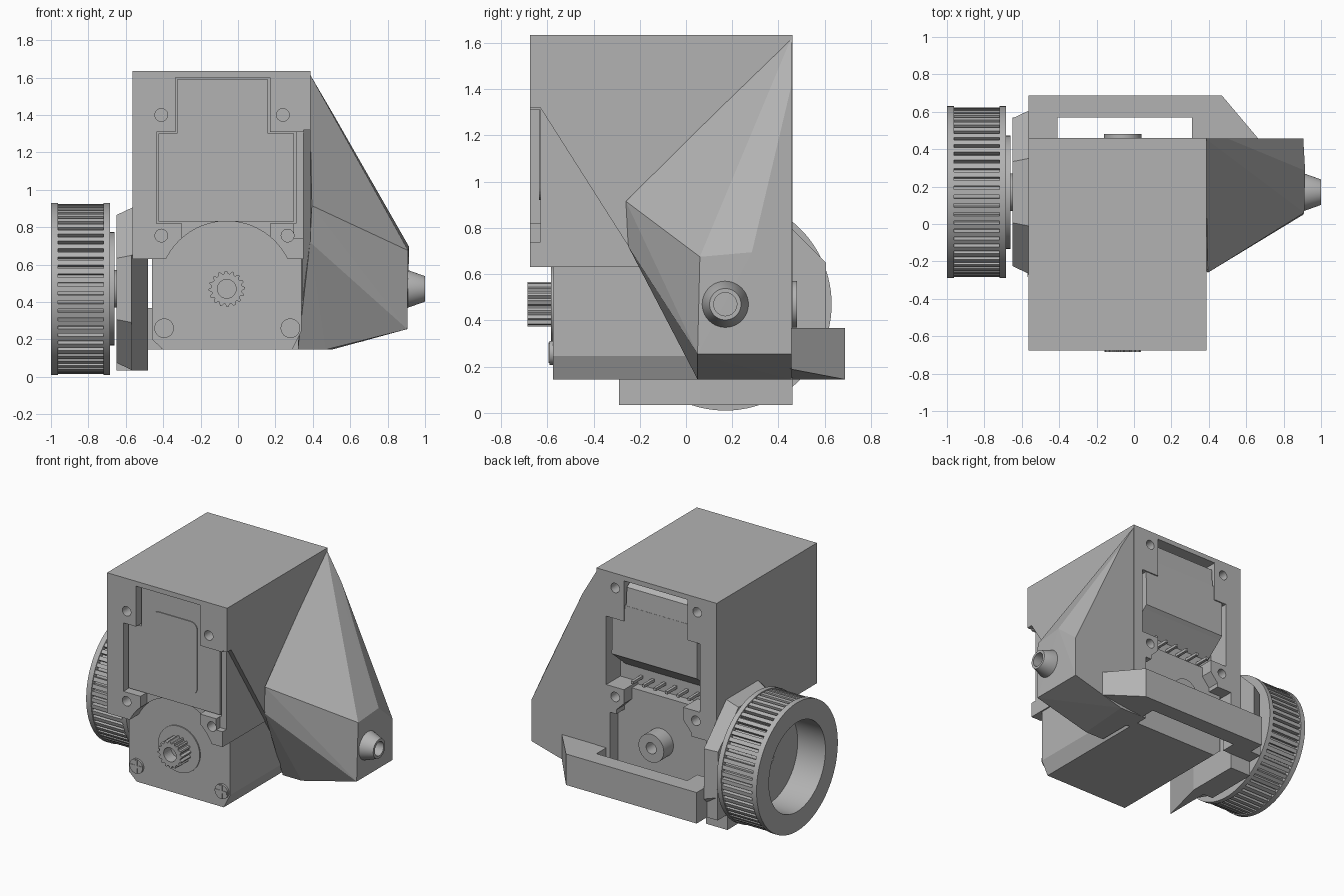
import bpy, bmesh, math
from mathutils import Vector, Matrix

cube = bpy.data.objects.get("Cube")
if cube:
    bpy.data.objects.remove(cube, do_unlink=True)

grey = bpy.data.materials.new("plain grey")
grey.use_nodes = True
grey.diffuse_color = (0.45, 0.45, 0.45, 1)
grey.node_tree.nodes["Principled BSDF"].inputs["Base Color"].default_value = (0.45, 0.45, 0.45, 1)


def finish(name, bm, smooth=False):
    bmesh.ops.recalc_face_normals(bm, faces=bm.faces)
    mesh = bpy.data.meshes.new(name)
    bm.to_mesh(mesh)
    bm.free()
    mesh.materials.append(grey)
    ob = bpy.data.objects.new(name, mesh)
    bpy.context.collection.objects.link(ob)
    if smooth:
        bpy.ops.object.select_all(action='DESELECT')
        ob.select_set(True)
        bpy.context.view_layer.objects.active = ob
        bpy.ops.object.shade_smooth_by_angle(angle=math.radians(30))
    return ob


def place(axis, a, u, v):
    return {"x": (a, u, v), "y": (u, a, v), "z": (u, v, a)}[axis]


def prism(name, axis, pts, a, b):
    """Extrude a flat outline along an axis from a to b."""
    bm = bmesh.new()
    ends = [[bm.verts.new(place(axis, t, u, v)) for u, v in pts] for t in (a, b)]
    bm.faces.new(ends[0])
    bm.faces.new(ends[1])
    n = len(pts)
    for i in range(n):
        j = (i + 1) % n
        bm.faces.new((ends[0][i], ends[0][j], ends[1][j], ends[1][i]))
    return finish(name, bm)


def box(name, x, y, z):
    return prism(name, "z", [(x[0], y[0]), (x[1], y[0]), (x[1], y[1]), (x[0], y[1])], *z)


def lathe(name, axis, centre, profile, n=64, turn=0.0, smooth=True):
    """Revolve a closed (radius, position) profile about an axis."""
    bm = bmesh.new()
    rings = []
    for i in range(n):
        t = 2 * math.pi * i / n + turn
        rings.append([bm.verts.new(place(axis, a, centre[0] + r * math.cos(t),
                                         centre[1] + r * math.sin(t))) for r, a in profile])
    m = len(profile)
    for i in range(n):
        p, q = rings[i], rings[(i + 1) % n]
        for k in range(m):
            l = (k + 1) % m
            bm.faces.new((p[k], p[l], q[l], q[k]))
    return finish(name, bm, smooth)


def tube(name, axis, centre, r, a, b, hole=0.002, n=48):
    return lathe(name, axis, centre, [(hole, a), (r, a), (r, b), (hole, b)], n)


def circle(c, r, n=32):
    return [(c[0] + r * math.cos(2 * math.pi * i / n), c[1] + r * math.sin(2 * math.pi * i / n))
            for i in range(n)]


def cut(ob, cutters):
    for c in cutters:
        c.hide_render = True
        mod = ob.modifiers.new("cut", 'BOOLEAN')
        mod.operation, mod.solver, mod.object = 'DIFFERENCE', 'EXACT', c
    bpy.context.view_layer.update()
    mesh = bpy.data.meshes.new_from_object(ob.evaluated_get(bpy.context.evaluated_depsgraph_get()))
    ob.modifiers.clear()
    ob.data = mesh
    for c in cutters:
        bpy.data.objects.remove(c, do_unlink=True)


SHAFT = (-0.06, 0.47)   # front shaft, x and z
AXLE = (0.17, 0.47)     # wheel and nozzle, y and z

# Upper housing with stepped motor openings, shaft arch and screw holes
housing = box("housing", (-0.565, 0.35), (-0.675, 0.46), (0.63, 1.635))
opening = [(-0.335, 1.6), (0.17, 1.6), (0.17, 1.31), (0.31, 1.31), (0.31, 0.82), (0.17, 0.82),
           (0.17, 0.72), (0.23, 0.66), (0.23, 0.6), (-0.36, 0.6), (-0.36, 0.66), (-0.3, 0.73),
           (-0.3, 0.82), (-0.435, 0.82), (-0.435, 1.31), (-0.335, 1.31)]
cutters = [prism("front_cut", "y", opening, -0.8, -0.6),
           prism("back_cut", "y", opening, 0.3, 0.6),
           prism("arch_cut", "y", circle(SHAFT, 0.362, 96), -0.8, -0.57)]
for x, z in ((-0.41, 1.4), (0.24, 1.4), (-0.41, 0.755), (0.265, 0.755)):
    cutters.append(prism("hole_cut", "y", circle((x, z), 0.034), -0.8, -0.6))
for x, z in ((-0.41, 1.53), (0.24, 1.53), (-0.4, 0.75), (0.24, 0.75)):
    cutters.append(prism("hole_cut", "y", circle((x, z), 0.034), 0.38, 0.6))
cutters.append(box("notch_cut", (0.3, 0.5), (-0.8, -0.63), (0.74, 1.31)))
cut(housing, cutters)

# Right wall, cut off on a slant at the front
prism("right_wall", "x", [(-0.675, 1.635), (0.46, 1.635), (0.46, 0.145), (0.05, 0.145),
                          (0.05, 0.25), (-0.63, 1.32), (-0.675, 1.32)], 0.345, 0.387)
box("right_back_post", (0.28, 0.36), (0.3, 0.46), (0.145, 0.64))

# Motor: gear case, front cover with a raised rounded panel
prism("gear_case", "y", [(-0.46, 0.8), (0.34, 0.8), (0.34, 0.245), (0.29, 0.145),
                         (-0.4, 0.145), (-0.46, 0.2)], -0.575, 0.37)
prism("motor_front_cover", "y", [(-0.325, 1.59), (0.16, 1.59), (0.16, 1.3), (0.3, 1.3), (0.3, 0.83),
                                 (-0.425, 0.83), (-0.425, 1.3), (-0.325, 1.3)], -0.63, -0.59)
panel = []
for cx, cz, start in ((0.07, 1.39, 0), (-0.185, 1.39, 1), (-0.185, 0.97, 2), (0.07, 0.97, 3)):
    for k in range(7):
        t = math.pi / 2 * (start + k / 6)
        panel.append((cx + 0.05 * math.cos(t), cz + 0.05 * math.sin(t)))
prism("motor_front_panel", "y", panel, -0.636, -0.62)

# Motor back: cover with sloped underside, connector pins and boss
prism("motor_back_cover", "x", [(0.28, 1.42), (0.45, 1.42), (0.455, 1.05), (0.43, 1.03),
                                (0.3, 0.92), (0.28, 0.92)], -0.405, 0.27)
prism("motor_back_top", "x", [(0.28, 1.4), (0.45, 1.4), (0.44, 1.55), (0.4, 1.58), (0.28, 1.58)],
      -0.325, 0.16)
for i in range(6):
    x = -0.32 + 0.09 * i
    box("connector_pin", (x, x + 0.02), (0.29, 0.41), (0.85, 0.87))
tube("back_boss", "y", SHAFT, 0.1, 0.36, 0.48, 0.04)

# Splined output shaft on its collar
tube("shaft_collar", "y", SHAFT, 0.165, -0.583, -0.56)
spline = []
for i in range(64):
    t = 2 * math.pi * i / 64
    r = 0.097 if i % 4 < 2 else 0.082
    spline.append((SHAFT[0] + r * math.cos(t), SHAFT[1] + r * math.sin(t)))
shaft = prism("splined_shaft", "y", spline, -0.685, -0.57)
cut(shaft, [prism("bore_cut", "y", circle(SHAFT, 0.05), -0.8, -0.6)])

# Cross head screws
for x in (-0.395, 0.28):
    tube("case_screw", "y", (x, 0.26), 0.052, -0.59, -0.56)
    box("screw_cross", (x - 0.045, x + 0.045), (-0.594, -0.58), (0.25, 0.27))
    box("screw_cross", (x - 0.01, x + 0.01), (-0.594, -0.58), (0.215, 0.305))

# Faceted right shell
shell = [(0.38, 0.457, 1.625), (0.395, -0.26, 0.915), (0.385, -0.25, 0.72), (0.91, 0.06, 0.675),
         (0.915, 0.285, 0.695), (0.905, 0.05, 0.255), (0.905, 0.457, 0.255), (0.905, 0.457, 0.55),
         (0.5, 0.457, 1.42), (0.47, 0.05, 0.145), (0.5, 0.457, 0.145), (0.32, 0.05, 0.145),
         (0.32, 0.457, 0.145)]
bm = bmesh.new()
for p in shell:
    bm.verts.new(p)
bmesh.ops.convex_hull(bm, input=bm.verts)
bmesh.ops.dissolve_limit(bm, angle_limit=0.01, verts=bm.verts, edges=bm.edges)
finish("faceted_shell", bm)

# Nozzle
lathe("nozzle", "x", AXLE, [(0.05, 0.85), (0.1, 0.85), (0.1, 0.91), (0.068, 1.0), (0.05, 1.0)])

# Back bar, standing off from the housing
bar = prism("back_bar", "z", [(-0.65, 0.46), (-0.41, 0.46), (-0.41, 0.57), (0.31, 0.57), (0.31, 0.45),
                              (0.67, 0.45), (0.47, 0.687), (-0.565, 0.687), (-0.565, 0.57),
                              (-0.65, 0.57)], 0.145, 0.367)
for v in bar.data.vertices:
    if v.co.x > 0.6 and v.co.z < 0.2:
        v.co.z = 0.19

# Left bracket and axle mount
prism("left_bracket", "z", [(-0.57, -0.29), (-0.48, 0.06), (-0.48, 0.46), (-0.57, 0.46)], 0.035, 0.65)
box("bracket_foot", (-0.65, -0.48), (0.06, 0.46), (0.035, 0.37))
k = 1 / math.cos(math.pi / 8)
lathe("axle_mount", "x", AXLE, [(0.05, -0.65), (0.395 * k, -0.65), (0.435 * k, -0.565), (0.05, -0.565)],
      8, math.pi / 8, False)
tube("wheel_hub", "x", AXLE, 0.303, -0.69, -0.66, 0.05)
tube("axle", "x", AXLE, 0.1, -0.67, -0.6, 0.05)

# Wheel: flanged ring with a recessed face, then cross bars around the rim
lathe("wheel", "x", AXLE, [(0.32, -1.0), (0.46, -1.0), (0.46, -0.962), (0.425, -0.962), (0.425, -0.72),
                           (0.46, -0.72), (0.46, -0.685), (0.05, -0.685), (0.05, -0.78), (0.32, -0.78)], 96)
bm = bmesh.new()
for i in range(60):
    turn = Matrix.Rotation(2 * math.pi * i / 60, 4, 'X')
    shift = Matrix.Translation((-0.841, AXLE[0], AXLE[1]))
    size = Matrix.Diagonal((0.246, 0.028, 0.04, 1))
    bmesh.ops.create_cube(bm, size=1, matrix=shift @ turn @ Matrix.Translation((0, 0, 0.434)) @ size)
finish("wheel_teeth", bm)
